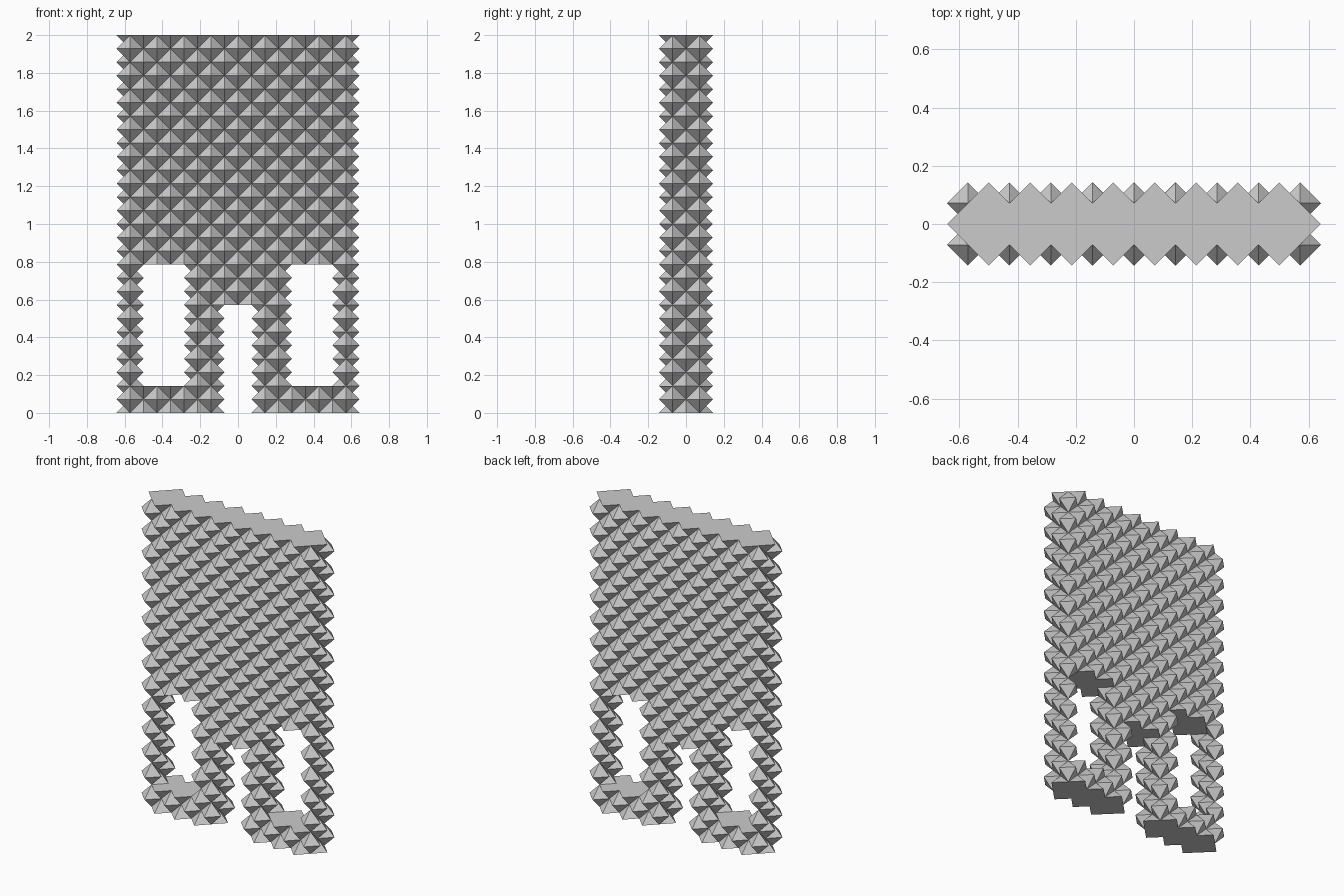
import bpy
from mathutils import Vector

if "Cube" in bpy.data.objects:
    bpy.data.objects.remove(bpy.data.objects["Cube"])

U = 1 / 14          # lattice step: 28 layers make the 2 unit height
LAYERS = 28
faces = {}          # faces shared by two cells cancel out, leaving the skin


def add_cell(cell_faces):
    """Toggle the faces of one convex cell, wound outward."""
    pts = {p for f in cell_faces for p in f}
    centre = sum((Vector(p) for p in pts), Vector()) / len(pts)
    for f in cell_faces:
        a, b, c = (Vector(p) for p in f[:3])
        if (b - a).cross(c - a).dot(a - centre) < 0:
            f = f[::-1]
        key = frozenset(f)
        if key in faces:
            del faces[key]
        else:
            faces[key] = f


def half_octahedron(x, y, z, up):
    """Pyramid with a diamond base at z and its tip one step up or down."""
    base = [(x + 1, y, z), (x, y + 1, z), (x - 1, y, z), (x, y - 1, z)]
    tip = (x, y, z + up)
    add_cell([base] + [[base[i], base[(i + 1) % 4], tip] for i in range(4)])


def tetrahedron(x, y, z):
    """Filler between four neighbouring octahedra."""
    p = [(x + i, y + j, z + k) for i in (0, 1) for j in (0, 1) for k in (0, 1)
         if (x + y + z + i + j + k) % 2]
    add_cell([[q for q in p if q != skip] for skip in p])


def solid(x, layer):
    """Panel outline: two side windows and a central gap at the bottom."""
    window = 4 <= abs(x) <= 7 and 2 <= layer < 11
    gap = abs(x) <= 1 and layer < 8
    return abs(x) <= 8 and not window and not gap


# Fill each layer with half octahedra and tetrahedra
for k in range(LAYERS):
    for x in range(-8, 9):
        if not solid(x, k):
            continue
        for y in (-1, 0, 1):
            if (x + y + k) % 2 == 0:
                half_octahedron(x, y, k, 1)
            else:
                half_octahedron(x, y, k + 1, -1)
        if solid(x + 1, k):
            for y in (-1, 0):
                tetrahedron(x, y, k)

# Studded panel with legs, as one faceted skin
index = {}
polys = [[index.setdefault(p, len(index)) for p in f] for f in faces.values()]
mesh = bpy.data.meshes.new("studded_panel")
mesh.from_pydata([Vector(p) * U for p in index], [], polys)
mesh.update()
panel = bpy.data.objects.new("studded_panel", mesh)
bpy.context.collection.objects.link(panel)
